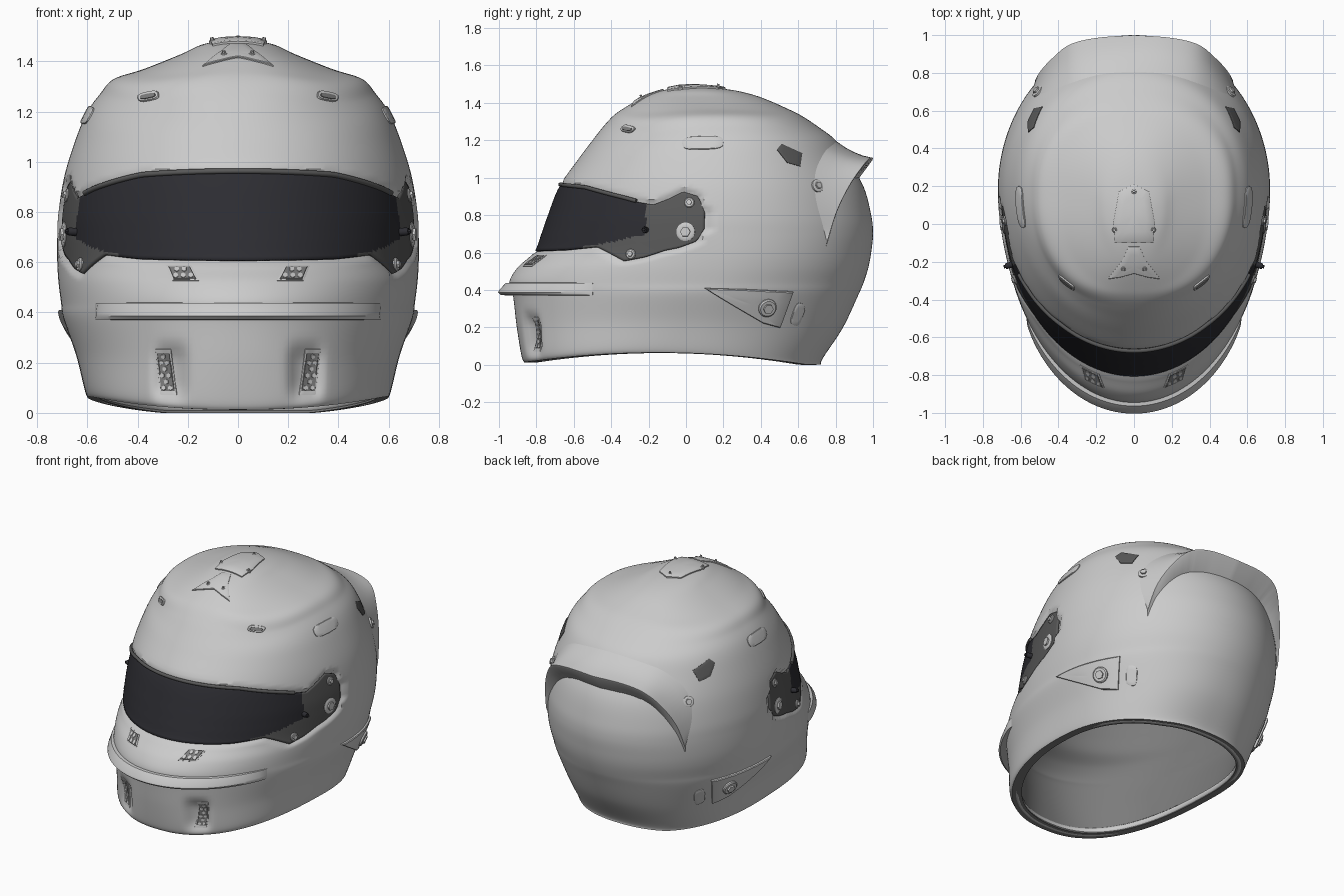
import bpy, bmesh, math
from mathutils import Vector
from mathutils.bvhtree import BVHTree

if "Cube" in bpy.data.objects:
    bpy.data.objects.remove(bpy.data.objects["Cube"])

def material(name, c):
    m = bpy.data.materials.new(name)
    m.diffuse_color = (*c, 1)
    m.use_nodes = True
    m.node_tree.nodes["Principled BSDF"].inputs["Base Color"].default_value = m.diffuse_color
    return m

DARK = material("visor_tint", (0.026, 0.026, 0.032))
PLATE = material("dark_plate", (0.1, 0.1, 0.1))
MESH = material("vent_mesh", (0.2, 0.2, 0.2))

# Horizontal sections: z, front y, back y, half width, widest y, squareness
SECT = [(0, -.865, .72, .60, .0, 2.3), (.04, -.88, .735, .612, .0, 2.3), (.2, -.905, .84, .645, .06, 2.15),
        (.37, -.925, .92, .695, .12, 2.05), (.44, -.945, .95, .705, .15, 2), (.52, -.90, .975, .715, .17, 2),
        (.60, -.815, .99, .72, .18, 2), (.70, -.775, 1.0, .72, .18, 2), (.80, -.74, .99, .715, .18, 2),
        (.95, -.68, .95, .69, .18, 2), (1.1, -.575, .865, .643, .18, 2.05), (1.2, -.50, .80, .60, .18, 2.1),
        (1.27, -.445, .71, .55, .17, 2.25), (1.33, -.39, .62, .495, .15, 2.4), (1.37, -.335, .54, .375, .14, 2.4),
        (1.43, -.23, .40, .225, .12, 2.3), (1.465, -.13, .27, .15, .08, 2.2), (1.485, -.04, .12, .07, .05, 2)]
# Visor outline in side view: y, upper z, lower z
EDGE = [(-.76, .96, .61), (-.6, .945, .615), (-.45, .91, .63), (-.36, .89, .59), (-.28, .87, .555),
        (-.19, .855, .575), (-.1, .89, .61), (-.03, .925, .625), (.06, .9, .66), (.1, .81, .73)]

def spline(tab, t):
    """Smooth curve through table rows, t counted in rows."""
    n = len(tab) - 1
    i = min(max(int(t), 0), n - 1)
    f = t - i
    a, b, c, d = (tab[min(max(k, 0), n)] for k in (i - 1, i, i + 1, i + 2))
    return [q + .5 * f * (r - p + f * (2*p - 5*q + 4*r - s + f * (3*(q - r) + s - p)))
            for p, q, r, s in zip(a, b, c, d)]

def ring_point(u, s):
    z, yf, yb, w, cy, n = s
    sx, c = math.sin(u), math.cos(u)
    x = math.copysign(abs(sx) ** (2 / n), sx) * w
    k = abs(c) ** (2 / n)
    y = cy - k * (cy - yf) if c > 0 else cy + k * (yb - cy)
    # arched lower edge, and crown crease falling away toward its corners
    z += .065 * max(0, 1 - z / .4) * max(0, 1 - ((y + .15) / .8) ** 2)
    z -= (.035 if c > 0 else .01) * math.sin(2*u) ** 2 * math.exp(-((s[0] - 1.28) / .09) ** 2)
    return Vector((x, y, z))

def surf(u, z):
    lo, hi = 0, len(SECT) - 1
    for _ in range(26):
        mid = (lo + hi) / 2
        lo, hi = (mid, hi) if spline(SECT, mid)[0] < z else (lo, mid)
    return ring_point(u, spline(SECT, lo))

def visor_edges(u):
    y = .18 - .935 * math.cos(u)
    for a, b in zip(EDGE, EDGE[1:]):
        if y <= b[0]:
            f = max(0, (y - a[0]) / (b[0] - a[0]))
            return y, a[1] + f * (b[1] - a[1]), a[2] + f * (b[2] - a[2])
    return y, EDGE[-1][1], EDGE[-1][2]

def sink(p, q, k):
    """Pull a point inward; the visor sides sit deeper than its front."""
    f = min(1, max(0, (q + .45) / .45))
    s = 1 - k - .018 * f * f * (3 - 2*f)
    return Vector((p.x * s, .18 + (p.y - .18) * (1 - k), p.z))

def make(name, verts, faces, mats=(), mirror=False, thick=0, recalc=True):
    me = bpy.data.meshes.new(name)
    me.from_pydata([tuple(v) for v in verts], [], faces)
    if recalc:
        bm = bmesh.new()
        bm.from_mesh(me)
        bmesh.ops.recalc_face_normals(bm, faces=bm.faces)
        bm.to_mesh(me)
        bm.free()
    ob = bpy.data.objects.new(name, me)
    bpy.context.collection.objects.link(ob)
    for m in mats:
        me.materials.append(m)
    if mirror:
        ob.modifiers.new("mirror", 'MIRROR')
    if thick:
        md = ob.modifiers.new("thickness", 'SOLIDIFY')
        md.thickness, md.offset = thick, -1
    return ob

def grid_faces(rows, cols, closed=False):
    return [(r*cols + i, r*cols + (i+1) % cols, (r+1)*cols + (i+1) % cols, (r+1)*cols + i)
            for r in range(rows - 1) for i in range(cols if closed else cols - 1)]

# Outer shell with visor recess and chin scoops, and a smooth liner inside
N, SUB = 200, 7
R = (len(SECT) - 1) * SUB + 1
verts, liner = [], []
for r in range(R):
    s = spline(SECT, r / SUB)
    for i in range(N):
        u = math.tau * i / N
        p = ring_point(u, s)
        liner.append(Vector((p.x * .92, .03 + (p.y - .03) * .92, p.z * .96)))
        q, hi, lo = visor_edges(u)
        m = min(1, max(0, min(min(p.z - lo, hi - p.z) + .026, .14 - q) / .034))
        p = p.lerp(sink(p, q, .022), m * m * (3 - 2*m))
        if p.y < 0:
            p.y += .04 * math.exp(-((abs(p.x) - .27) / .06) ** 4 - ((p.z - .16) / .1) ** 4)
        verts.append(p)
liner = verts[:N] + liner + [Vector((0, .03, 1.43))]
verts.append(Vector((0, .03, 1.49)))
def dome(rows):
    return grid_faces(rows, N, True) + [((rows-1)*N + i, (rows-1)*N + (i+1) % N, rows*N) for i in range(N)]
faces = dome(R)
make("shell", verts, faces, recalc=False)
make("liner", liner, [f[::-1] for f in dome(R + 1)], (MESH,), recalc=False)
bvh = BVHTree.FromPolygons(verts, faces)

# Visor with dark window and side plates
U, C, V = math.radians(85), 181, 25
verts = []
for v in range(V):
    for i in range(C):
        u = -U + 2 * U * i / (C - 1)
        q, hi, lo = visor_edges(u)
        verts.append(sink(surf(u, lo + (hi - lo) * v / (V - 1)), q, .002))
vis = make("visor", verts, grid_faces(V, C), (DARK, PLATE), thick=.012, recalc=False)
for f in vis.data.polygons:
    y, z = f.center.y, f.center.z
    f.material_index = int(y > -.215 or z < .635 + .22 * max(0, y + .5) and y > -.55)

def tube(name, pts, r, mat=None, cyclic=False):
    cu = bpy.data.curves.new(name, 'CURVE')
    cu.dimensions, cu.bevel_depth, cu.bevel_resolution, cu.use_fill_caps = '3D', r, 3, True
    sp = cu.splines.new('POLY')
    sp.points.add(len(pts) - 1)
    for a, p in zip(sp.points, pts):
        a.co = (*p, 1)
    sp.use_cyclic_u = cyclic
    ob = bpy.data.objects.new(name, cu)
    bpy.context.collection.objects.link(ob)
    if mat:
        cu.materials.append(mat)

# Brow seal and neck trim
us = [math.radians(-60 + 2 * k) for k in range(61)]
tube("brow_seal", [surf(u, visor_edges(u)[1] + .004) for u in us], .011, PLATE)
neck = [surf(math.tau * k / 96, .0) for k in range(96)]
tube("neck_trim", [(p.x * .955, p.y * .955, p.z + .024) for p in neck], .026, None, True)

# Chin lip swept round the front
prof = [(-.03, .37), (.055, .372), (.07, .385), (.066, .398), (.03, .437), (-.03, .442)]
verts = []
for k in range(61):
    u = math.radians(-54 + 1.8 * k)
    taper = max(0, 1 - abs(k / 30 - 1) ** 6) ** .5 * (.35 + .65 * math.cos(u * 1.6))
    for d, z in prof:
        p = surf(u, .4)
        d = d * taper if d > 0 else d
        verts.append(Vector((p.x + d * math.sin(u), p.y - d * math.cos(u), z)))
make("chin_lip", verts, grid_faces(61, 6, True) + [tuple(range(6)), tuple(range(360, 366))])

# Rear spoiler arch
front = [(0, .80, 1.19), (.2, .79, 1.18), (.36, .75, 1.14), (.49, .70, 1.03), (.54, .70, .88), (.52, .75, .67)]
rear = [(0, 1.0, 1.105), (.2, .985, 1.105), (.34, .95, 1.07), (.43, .88, .97), (.495, .81, .83), (.525, .757, .665)]
verts = []
for k in range(41):
    t = k / 8
    a, b = Vector(spline(front, t)), Vector(spline(rear, t))
    a = bvh.find_nearest(a)[0]
    under, nor, _, _ = bvh.find_nearest(b + Vector((0, 0, -.07)))
    under = under - nor * .01
    if k == 0:
        a.x = under.x = 0
    inner = Vector((a.x * .93, a.y - .04, a.z - .03))
    verts += [inner, a]
    for f in (.25, .5, .75):
        m = a.lerp(b, f)
        m.z -= .06 * f * (1 - f) * (1 - t / 5)
        verts.append(m)
    verts += [b, b + Vector((0, -.004, -.012)), under]
make("rear_spoiler", verts, grid_faces(41, 8), mirror=True)

RAY = {'side': (lambda a, b: Vector((3, a, b)), Vector((-1, 0, 0))),
       'front': (lambda a, b: Vector((a, -3, b)), Vector((0, 1, 0))),
       'top': (lambda a, b: Vector((a, b, 3)), Vector((0, 0, -1)))}

def hit(view, a, b):
    start, d = RAY[view]
    p, n, _, _ = bvh.ray_cast(start(a, b), d)
    return p, n

def patch(name, polys, view, t, mat=None, mirror=True, sub=4):
    """Raised pads that follow the shell, from outlines drawn in one view."""
    verts, faces = [], []
    for poly in polys:
        out = [Vector(a).lerp(Vector(b), k / sub) for a, b in zip(poly, poly[1:] + poly[:1]) for k in range(sub)]
        c = sum(out, Vector((0, 0))) / len(out)
        base, n = len(verts), len(out)
        for s, h in ((1, -.02), (1, t * .7), (.94, t), (.6, t), (.3, t)):
            for q in out:
                p, nor = hit(view, *c.lerp(q, s))
                verts.append(p + nor * h)
        p, nor = hit(view, *c)
        verts.append(p + nor * t)
        faces += [tuple(k + base for k in f) for f in grid_faces(5, n, True)]
        faces += [(base + 4*n + i, base + 4*n + (i+1) % n, base + 5*n) for i in range(n)]
    return make(name, verts, faces, (mat,) if mat else (), mirror)

def oval(a, b, ra, rb, tilt=0, n=16, power=.6):
    pts = []
    for k in range(n):
        c, s = math.cos(math.tau * k / n), math.sin(math.tau * k / n)
        p, q = (math.copysign(abs(v) ** power, v) * r for v, r in ((c, ra), (s, rb)))
        pts.append((a + p * math.cos(tilt) - q * math.sin(tilt), b + p * math.sin(tilt) + q * math.cos(tilt)))
    return pts

# Crown vent cover and its forked front piece
patch("crown_cover", [[(-.1, -.1), (.1, -.1), (.11, 0), (.08, .17), (0, .21), (-.08, .17), (-.11, 0)]], 'top', .012, mirror=False)
patch("crown_fork", [[(-.03, -.12), (.03, -.12), (.06, -.19), (.14, -.29), (.07, -.28), (0, -.26),
                      (-.07, -.28), (-.14, -.29), (-.06, -.19)]], 'top', .008, mirror=False)
# Forehead, side and rear vents
patch("forehead_vent", [oval(.355, 1.26, .042, .017, -.2)], 'front', .008, sub=1)
patch("forehead_vent_slot", [oval(.355, 1.258, .032, .009, -.2)], 'front', .011, MESH, sub=1)
patch("side_scoop", [oval(.09, 1.185, .11, .035, .03)], 'side', .008, sub=1)
patch("rear_vent", [[(.485, 1.15), (.51, 1.18), (.62, 1.13), (.61, 1.06), (.54, 1.08)]], 'side', .005, PLATE)
patch("lower_side_slot", [oval(.597, .27, .028, .062, -.35)], 'side', .006, sub=1)
# Tether bracket
patch("tether_bracket", [[(.1, .41), (.3, .405), (.57, .392), (.50, .2), (.41, .225), (.25, .32)]], 'side', .016)

# Honeycomb chin vents
def vent(name, quad):
    a, b, c, d = (Vector(q) for q in quad)
    mid = (a + b + c + d) / 4
    patch(name + "_frame", [[tuple(mid.lerp(p, 1.18)) for p in (a, b, c, d)]], 'front', .004)
    patch(name + "_backing", [[tuple(p) for p in (a, b, c, d)]], 'front', .007, MESH)
    w, h = (b - a).length, (d - a).length
    nx, ny = max(2, round(w / .026)), max(2, round(h / .026))
    cells = []
    for j in range(ny):
        for i in range(nx - j % 2):
            f, g = (i + .5 + .5 * (j % 2)) / nx, (j + .5) / ny
            p = a.lerp(b, f).lerp(d.lerp(c, f), g)
            cells.append(oval(p.x, p.y, .0105, .0105, .5, 6, 1))
    patch(name + "_cells", cells, 'front', .01, sub=1)

vent("lower_chin_vent", [(.25, .085), (.305, .085), (.322, .24), (.27, .24)])
vent("upper_chin_vent", [(.165, .53), (.255, .53), (.275, .58), (.19, .58)])

# Bolts: washer with hexagonal head, set square to the surface
def bolt(name, view, a, b, r, h, mat=None, mirror=True):
    p, n = hit(view, a, b)
    rot = n.to_track_quat('Z', 'Y')
    verts, faces = [], []
    for sides, steps in ((24, ((r, -.03), (r, h * .8), (r * .85, h), (r * .6, h))), (6, ((r * .55, 0), (r * .55, h + .01)))):
        base = len(verts)
        for rad, z in steps:
            verts += [p + rot @ Vector((rad * math.cos(math.tau * k / sides), rad * math.sin(math.tau * k / sides), z))
                      for k in range(sides)]
        faces += [tuple(k + base for k in f) for f in grid_faces(len(steps), sides, True)]
        faces.append(tuple(range(len(verts) - sides, len(verts))))
    make(name, verts, faces, (mat,) if mat else (), mirror)

bolt("visor_pivot", 'side', 0, .71, .05, .022)
bolt("visor_upper_bolt", 'side', .02, .865, .027, .022)
bolt("visor_lower_bolt", 'side', -.29, .59, .027, .024)
bolt("spoiler_bolt", 'side', .70, .955, .035, .012)
bolt("tether_post", 'side', .43, .31, .05, .03)
bolt("film_post", 'side', -.21, .72, .016, .05, DARK)
bolt("cover_side_screw", 'top', .1, -.03, .014, .013)
bolt("cover_rear_screw", 'top', 0, .17, .014, .013, None, False)
bolt("fork_screw", 'top', .055, -.235, .012, .01)

# Smooth shading with sharp edges kept
meshes = [o for o in bpy.data.objects if o.type == 'MESH']
for o in meshes:
    o.select_set(True)
bpy.context.view_layer.objects.active = meshes[0]
bpy.ops.object.shade_smooth_by_angle(angle=math.radians(35))
